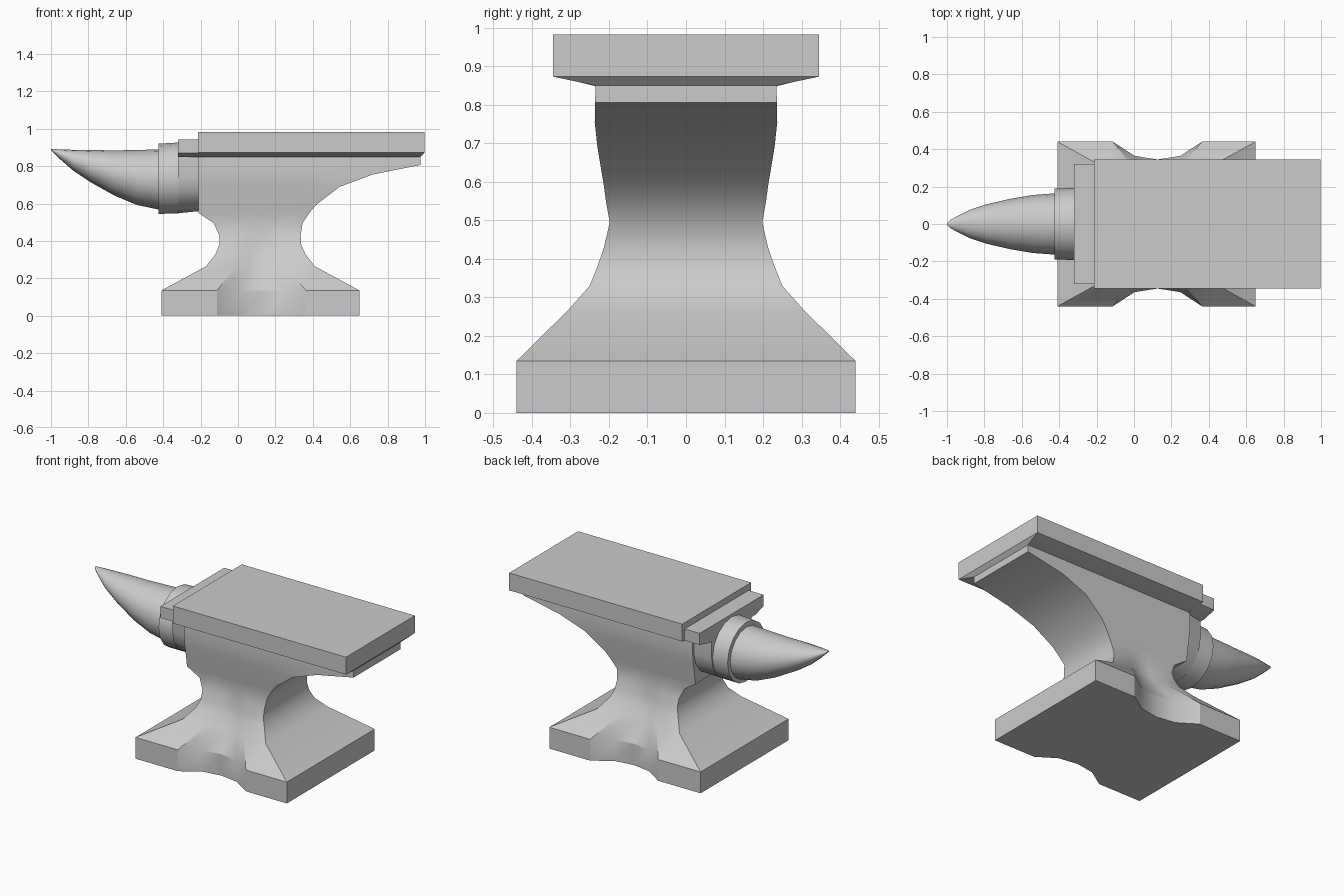
import bpy, bmesh, math

if "Cube" in bpy.data.objects:
    bpy.data.objects.remove(bpy.data.objects["Cube"])


def loft(name, rings, angle=30):
    """Skin a list of equal-length closed rings and cap both ends."""
    bm = bmesh.new()
    vr = [[bm.verts.new(p) for p in r] for r in rings]
    n = len(rings[0])
    for a, b in zip(vr, vr[1:]):
        for i in range(n):
            j = (i + 1) % n
            bm.faces.new((a[i], a[j], b[j], b[i]))
    bm.faces.new(vr[0][::-1])
    bm.faces.new(vr[-1])
    bmesh.ops.recalc_face_normals(bm, faces=bm.faces)
    me = bpy.data.meshes.new(name)
    bm.to_mesh(me)
    bm.free()
    ob = bpy.data.objects.new(name, me)
    bpy.context.collection.objects.link(ob)
    bpy.ops.object.select_all(action='DESELECT')
    bpy.context.view_layer.objects.active = ob
    ob.select_set(True)
    bpy.ops.object.shade_smooth_by_angle(angle=math.radians(angle))
    return ob


def rect(x0, x1, w, z):
    return [(x0, -w, z), (x1, -w, z), (x1, w, z), (x0, w, z)]


def ellipse(x, ry, z0, z1, n=16):
    zc, rz = (z0 + z1) / 2, (z1 - z0) / 2
    return [(x, ry * math.cos(2 * math.pi * i / n),
             zc + rz * math.sin(2 * math.pi * i / n)) for i in range(n)]


# Body: foot, waist and heel; each level is z, left x, right x, end half-width, middle half-width
levels = [(0, -.41, .65, .44, .345), (.135, -.41, .65, .44, .345),
          (.265, -.17, .41, .308, .26), (.33, -.12, .36, .25, .225),
          (.38, -.10, .338, .23, .21), (.43, -.10, .335, .213, .205),
          (.495, -.13, .345, .198, .198), (.55, -.212, .382, .208, .208),
          (.595, -.212, .42, .214, .214), (.69, -.212, .545, .23, .23),
          (.755, -.212, .72, .237, .237), (.806, -.212, .975, .236, .236),
          (.86, -.212, .975, .235, .235)]
# Side scallop: position along the side and depth share
scallop = [(0, 0), (.28, 0), (.39, .8), (.505, 1), (.62, .8), (.73, 0), (1, 0)]
rings = []
for z, x0, x1, we, wm in levels:
    side = [(x0 + (x1 - x0) * t, we + (wm - we) * d) for t, d in scallop]
    rings.append([(x, -y, z) for x, y in side] + [(x, y, z) for x, y in reversed(side)])
loft("body", rings)

# Face plate with a chamfered underside
loft("face_plate", [rect(-.215, .975, .235, .85), rect(-.215, .998, .345, .873),
                    rect(-.215, .998, .345, .983)])

# Step block beside the face
loft("step_block", [rect(-.32, -.20, .235, .848), rect(-.32, -.20, .32, .87),
                    rect(-.32, -.20, .32, .943)])

# Neck under the step: straight sides with a round bottom
def neck_ring(x, w, zb):
    arc = [(x, w * math.cos(math.pi * (1 + i / 8)),
            zb + .19 + .19 * math.sin(math.pi * (1 + i / 8))) for i in range(9)]
    return [(x, -w, .88)] + arc + [(x, w, .88)]

loft("neck", [neck_ring(-.32, .20, .548), neck_ring(-.20, .225, .56)])

# Round collar
loft("collar", [ellipse(-.424, .19, .545, .92), ellipse(-.318, .192, .546, .926)])

# Horn: x, half-width, bottom z, top z
horn = [(-.41, .165, .565, .89), (-.54, .155, .592, .886), (-.66, .135, .642, .884),
        (-.79, .105, .715, .886), (-.88, .075, .775, .887), (-.95, .04, .836, .889),
        (-.985, .02, .871, .891), (-1.0, .004, .886, .892)]
loft("horn", [ellipse(*h) for h in horn], 40)
